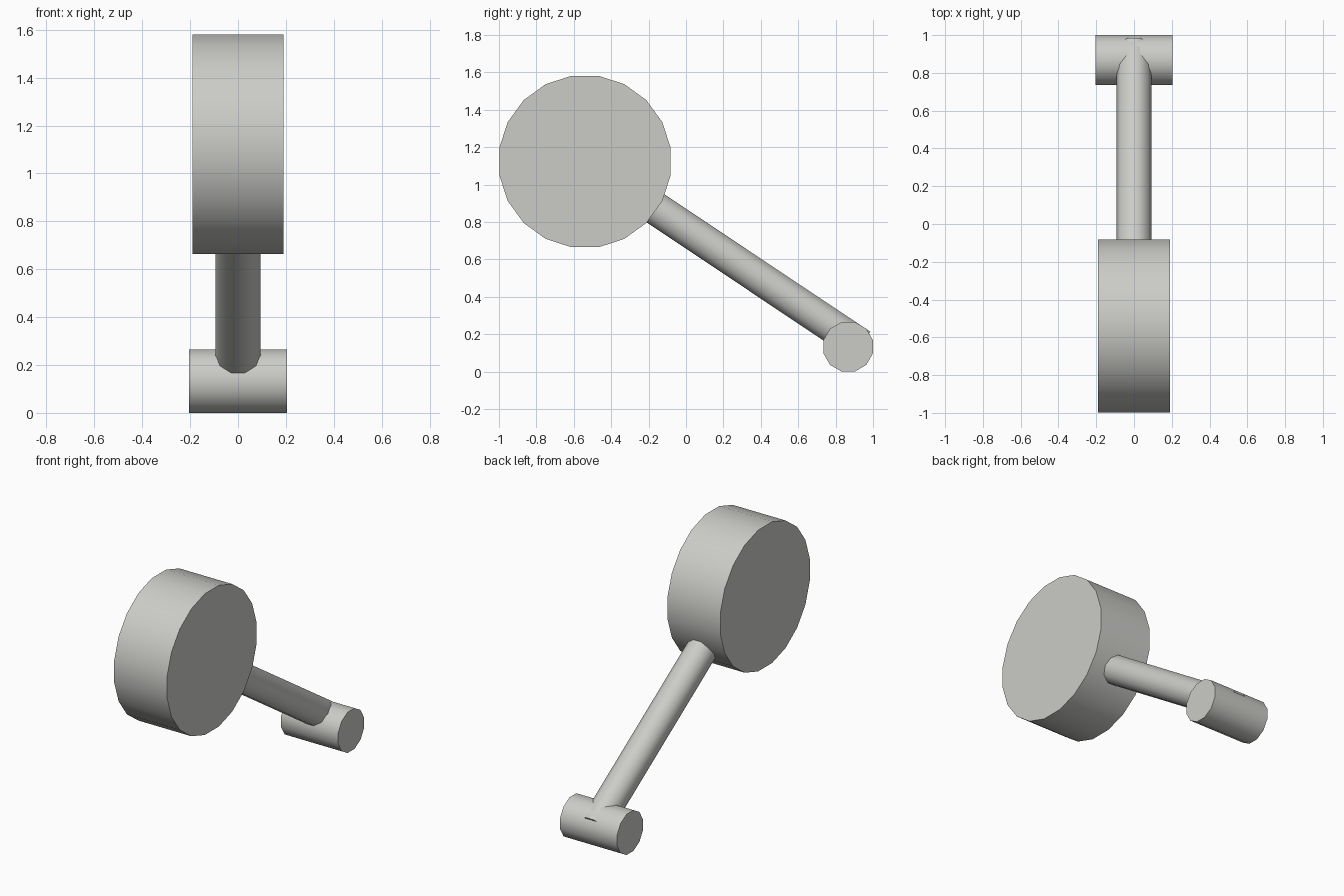
import bpy, math
from mathutils import Vector, Matrix

if "Cube" in bpy.data.objects:
    bpy.data.objects.remove(bpy.data.objects["Cube"])

grey = bpy.data.materials.new("light warm grey")
grey.diffuse_color = (0.6, 0.6, 0.575, 1)
grey.use_nodes = True
grey.node_tree.nodes["Principled BSDF"].inputs["Base Color"].default_value = grey.diffuse_color


def cylinder(name, start, end, sides, radius):
    """Cylinder between two points, with a flat side centred on its local top and bottom."""
    start, end = Vector(start), Vector(end)
    axis = (end - start).normalized()
    side = Vector((1, 0, 0)) if abs(axis.x) < 0.5 else Vector((0, 1, 0))
    up = axis.cross(side).normalized()
    rot = Matrix((side, up, axis)).transposed()
    if rot.determinant() < 0:
        rot = Matrix((-side, up, axis)).transposed()
    bpy.ops.mesh.primitive_cylinder_add(vertices=sides, radius=radius,
                                        depth=(end - start).length)
    ob = bpy.context.object
    ob.name = name
    # turn half a step so a flat faces up, then aim along the axis
    spin = Matrix.Rotation(math.pi / sides, 4, 'Z')
    ob.data.transform(Matrix.Translation((start + end) / 2) @ rot.to_4x4() @ spin)
    ob.data.materials.append(grey)
    bpy.ops.object.shade_smooth_by_angle(angle=math.radians(50))
    return ob


# Large round head
cylinder("head_disc", (-0.19, -0.54, 1.123), (0.19, -0.54, 1.123), 20, 0.464)
# Slanted rod running from inside the head to the foot, its top edge just breaking through
cylinder("rod", (0, -0.40, 1.031), (0, 0.936, 0.139), 10, 0.0935)
# Small cross cylinder at the lower end
cylinder("foot_cylinder", (-0.205, 0.867, 0.1325), (0.205, 0.867, 0.1325), 12, 0.137)
